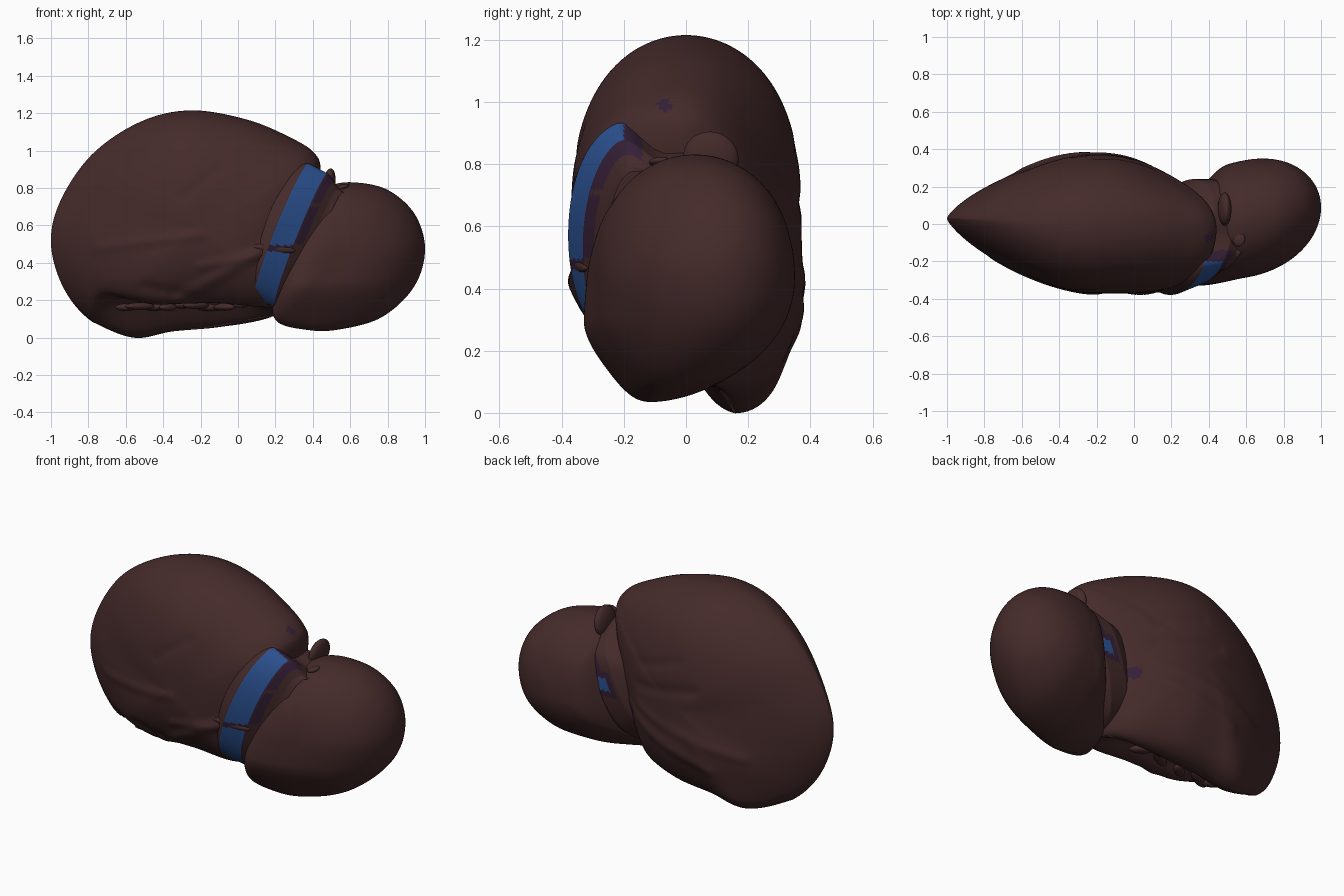
import bpy, math, random
from mathutils import Vector

if "Cube" in bpy.data.objects:
    bpy.data.objects.remove(bpy.data.objects["Cube"])

random.seed(4)


def material(name, rgb):
    m = bpy.data.materials.new(name)
    m.diffuse_color = (*rgb, 1)
    m.use_nodes = True
    m.node_tree.nodes["Principled BSDF"].inputs["Base Color"].default_value = m.diffuse_color
    return m


BROWN = material("dark brown", (0.06, 0.0235, 0.0235))
PURPLE = material("dark purple", (0.036, 0.014, 0.037))
BLUE = material("strap blue", (0.025, 0.085, 0.29))


def make(name, verts, faces, mats=(BROWN, PURPLE, BLUE)):
    me = bpy.data.meshes.new(name)
    me.from_pydata(verts, [], faces)
    for m in mats:
        me.materials.append(m)
    for p in me.polygons:
        p.use_smooth = True
    ob = bpy.data.objects.new(name, me)
    bpy.context.collection.objects.link(ob)
    return ob


def closed_curve(pts, per):
    """Closed smooth curve through control tuples of any length."""
    out, n = [], len(pts)
    for i in range(n):
        a, b, c, d = (pts[(i + k) % n] for k in (-1, 0, 1, 2))
        for j in range(per):
            t = j / per
            out.append([0.5 * (2 * q + (r - p) * t + (2 * p - 5 * q + 4 * r - s) * t * t
                               + (3 * q - p - 3 * r + s) * t ** 3)
                        for p, q, r, s in zip(a, b, c, d)])
    return out


def ramp(v, lo, hi):
    t = max(0, min(1, (v - lo) / (hi - lo)))
    return t * t * (3 - 2 * t)


def pillow(name, centre, y0, front, back, outline, warp, per=10, rings=48):
    """Two domed halves over an xz outline; outline = (x, z, p, q, rim_y)."""
    rim = closed_curve(outline, per)
    n = len(rim)
    verts, faces = [], []

    def add(pt, r, side):
        x, z, p, q, ry = pt
        dome = max(0.0, 1 - r ** p) ** q
        y = y0 + (ry - y0) * r * r + (back * dome if side > 0 else -front * dome)
        verts.append(warp(centre[0] + (x - centre[0]) * r, y,
                          centre[1] + (z - centre[1]) * r, side))

    add(rim[0], 0, -1)
    radii = [math.sin(math.pi / 2 * k / rings) for k in range(1, rings + 1)]
    for side, rs in ((-1, radii), (1, radii[-2::-1])):
        for r in rs:
            for pt in rim:
                add(pt, r, side)
    add(rim[0], 0, 1)
    last = len(verts) - 1
    rows = 2 * rings - 1
    for i in range(n):
        j = (i + 1) % n
        faces.append((0, 1 + i, 1 + j))
        for k in range(rows - 1):
            a, b = 1 + k * n, 1 + (k + 1) * n
            faces.append((a + i, b + i, b + j, a + j))
        e = 1 + (rows - 1) * n
        faces.append((e + i, last, e + j))
    return make(name, verts, faces)


# Soft wrinkles: (x1, z1, x2, z2, width, height)
FRONT_FOLDS = [(-0.75, 0.48, -0.2, 0.55, 0.03, 0.008), (-0.32, 0.2, 0.12, 0.46, 0.035, 0.014),
               (-0.2, 0.38, 0.15, 0.45, 0.025, 0.01), (-0.5, 0.27, -0.25, 0.22, 0.03, -0.01),
               (-0.3, 0.75, -0.1, 0.9, 0.03, -0.006)]
BACK_FOLDS = [(-0.6, 0.35, 0.1, 0.5, 0.03, 0.007), (-0.4, 0.25, 0.25, 0.45, 0.035, 0.01),
              (-0.3, 0.7, 0.1, 0.62, 0.03, -0.008), (-0.2, 0.85, 0.1, 0.75, 0.03, -0.006)]


def fold_height(x, z, folds):
    h = 0
    for x1, z1, x2, z2, w, amp in folds:
        a, b, p = Vector((x1, z1)), Vector((x2, z2)), Vector((x, z))
        t = max(0, min(1, (p - a).dot(b - a) / (b - a).length_squared))
        h += amp * math.exp(-((p - a.lerp(b, t)).length / w) ** 2)
    return h


def body_warp(x, y, z, side):
    y += side * fold_height(x, z, BACK_FOLDS if side > 0 else FRONT_FOLDS)
    if side > 0 and y > 0:      # back tapers into the neck
        y *= 1 - 0.26 * ramp(x, -0.15, 0.38)
        y *= 1 - 0.12 * ramp(-z, -0.4, -0.1)
    if z < 0.3:                 # hollow underside behind a raised front lip
        along = max(0, 1 - ((x + 0.28) / 0.5) ** 4)
        z += 0.15 * along * math.exp(-((y + 0.04) / 0.11) ** 2) * min(1, (0.3 - z) / 0.12)
    return x, y, z


# Large lens-shaped body
body = pillow("body", (-0.2, 0.58), 0.0, 0.37, 0.372, [
    (-1.0, 0.50, 1.6, 0.75, 0.03), (-0.95, 0.73, 1.65, 0.74, 0.03),
    (-0.78, 0.98, 2.0, 0.66, 0.02), (-0.52, 1.155, 2.4, 0.55, 0.0),
    (-0.25, 1.215, 2.8, 0.50, 0.0), (0.05, 1.165, 2.8, 0.50, 0.0),
    (0.28, 1.07, 2.8, 0.50, -0.01), (0.41, 0.985, 2.8, 0.50, -0.03),
    (0.44, 0.88, 3.2, 0.50, -0.03), (0.39, 0.62, 3.8, 0.50, -0.03),
    (0.32, 0.40, 3.8, 0.50, -0.02), (0.26, 0.20, 3.4, 0.50, 0.0),
    (0.16, 0.08, 2.8, 0.50, 0.05), (-0.10, 0.045, 2.8, 0.50, 0.12),
    (-0.35, 0.025, 2.7, 0.50, 0.14), (-0.56, -0.005, 2.5, 0.55, 0.16),
    (-0.78, 0.085, 2.2, 0.66, 0.10), (-0.93, 0.26, 1.8, 0.74, 0.05)], body_warp)
# Small dark spots near the neck
for p in body.data.polygons:
    c = p.center
    top_spot = c.x > 0.3 and math.hypot(c.y + 0.07, c.z - 0.99) < 0.022
    back_spot = c.y > 0.1 and math.hypot(c.x - 0.2, c.z - 0.43) < 0.035
    p.material_index = 1 if top_spot or back_spot else 0


def end_warp(x, y, z, side):
    y += 0.17 * (x - 0.6)
    if side < 0 and y < -0.1:   # lower front tucks under
        y += (-0.1 - y) * 0.35 * ramp(-z, -0.3, -0.05)
    if side > 0 and y > 0:
        y *= 1 - 0.35 * ramp(-x, -0.5, -0.25)
    return x, y, z


# Round smaller end, swung slightly toward the back
pillow("round_end", (0.6, 0.43), 0.03, 0.316, 0.312, [
    (0.62, 0.83, 2.3, 0.50, 0.03), (0.80, 0.79, 2.1, 0.50, 0.03),
    (0.945, 0.66, 2.1, 0.50, 0.03), (1.0, 0.47, 2.1, 0.50, 0.02),
    (0.94, 0.27, 2.1, 0.50, 0.02), (0.77, 0.11, 2.1, 0.50, -0.02),
    (0.55, 0.045, 2.1, 0.50, -0.07), (0.38, 0.04, 2.2, 0.50, -0.10),
    (0.20, 0.095, 2.6, 0.50, -0.09), (0.20, 0.28, 3.4, 0.50, -0.05),
    (0.28, 0.52, 3.6, 0.50, -0.02), (0.39, 0.73, 2.9, 0.50, 0.02),
    (0.49, 0.81, 2.4, 0.50, 0.03)], end_warp)


def strap_colour(p, s):
    """0 brown, 1 purple, 2 blue, by place on the neck."""
    if p.y < -0.17 and 0.175 < p.z < 0.94:
        if abs(s) < 0.054 and p.y < -0.2 and abs(p.z - 0.477) > 0.016:
            return 2
        if -0.06 < s < (0.095 if 0.5 < p.z < 0.7 else 0.06):
            return 1
    if p.y < -0.14 and p.z > 0.72 and -0.03 < s < 0.1:
        return 1
    if p.y > 0.1 and 0.45 < p.z < 0.6 and -0.04 < s < 0.13:
        return 2 if 0.485 < p.z < 0.56 and -0.01 < s < 0.1 else 1
    if p.y > 0.05 and 0.6 <= p.z < 0.85 and 0.01 < s < 0.1:
        return 1
    return 0


# Tilted neck between both lumps, with strap bands coloured by position
def neck():
    n, m = 200, 50
    d, axis = Vector((0.37, 0, 0.93)), Vector((0.93, 0, -0.37))
    verts, faces, colours = [], [], []

    def point(i, k):
        a = 2 * math.pi * i / n
        s = -0.15 + 0.31 * k / m
        f = 1 - 0.1 * min(1, max(0, abs(s) - 0.06) / 0.07)
        h = 0.41 * f * math.cos(a)
        sn = math.sin(a)
        y = -0.07 + math.copysign(abs(sn) ** 0.66, sn) * f * (0.285 if sn < 0 else 0.31)
        if sn < 0:              # front strap faces a little to the right
            y += 0.42 * max(s, -0.06) * abs(sn) ** 0.4
        p = Vector((0.255, 0, 0.55)) + d * h + axis * s
        drop = 0.11 * ramp(y, -0.23, -0.06) * ramp(p.z, 0.6, 0.9)
        return Vector((p.x + 0.2 * (y + 0.35), y, p.z - drop)), s

    for k in range(m + 1):
        for i in range(n):
            verts.append(point(i, k)[0])
    for k in range(m):
        for i in range(n):
            j = (i + 1) % n
            faces.append((k * n + i, k * n + j, k * n + n + j, k * n + n + i))
            colours.append(strap_colour(*point(i + 0.5, k + 0.5)))
    ob = make("neck_with_strap", verts, faces)
    for p, c in zip(ob.data.polygons, colours):
        p.material_index = c


neck()


def lump(name, loc, size, rot=(0, 0, 0)):
    bpy.ops.mesh.primitive_uv_sphere_add(segments=24, ring_count=14, location=loc, rotation=rot)
    ob = bpy.context.object
    ob.name = name
    ob.scale = size
    ob.data.materials.append(BROWN)
    bpy.ops.object.shade_smooth()


# Fold that crosses the front strap, and pinched flaps on top of the neck
lump("strap_fold", (0.19, -0.338, 0.477), (0.12, 0.022, 0.024), (0, 0.1, 0.15))
lump("top_flap", (0.485, 0.08, 0.82), (0.035, 0.09, 0.085), (-0.4, 0.15, 0))
lump("small_tip", (0.56, -0.08, 0.805), (0.035, 0.04, 0.015), (0, -0.3, 0))

# Crumpled lining inside the hollow underside
for i in range(9):
    lump("lining_fold", (-0.6 + 0.075 * i, random.uniform(-0.09, 0.04), random.uniform(0.16, 0.18)),
         (random.uniform(0.05, 0.09), 0.03, 0.02), (0, 0, random.uniform(-0.8, 0.8)))
